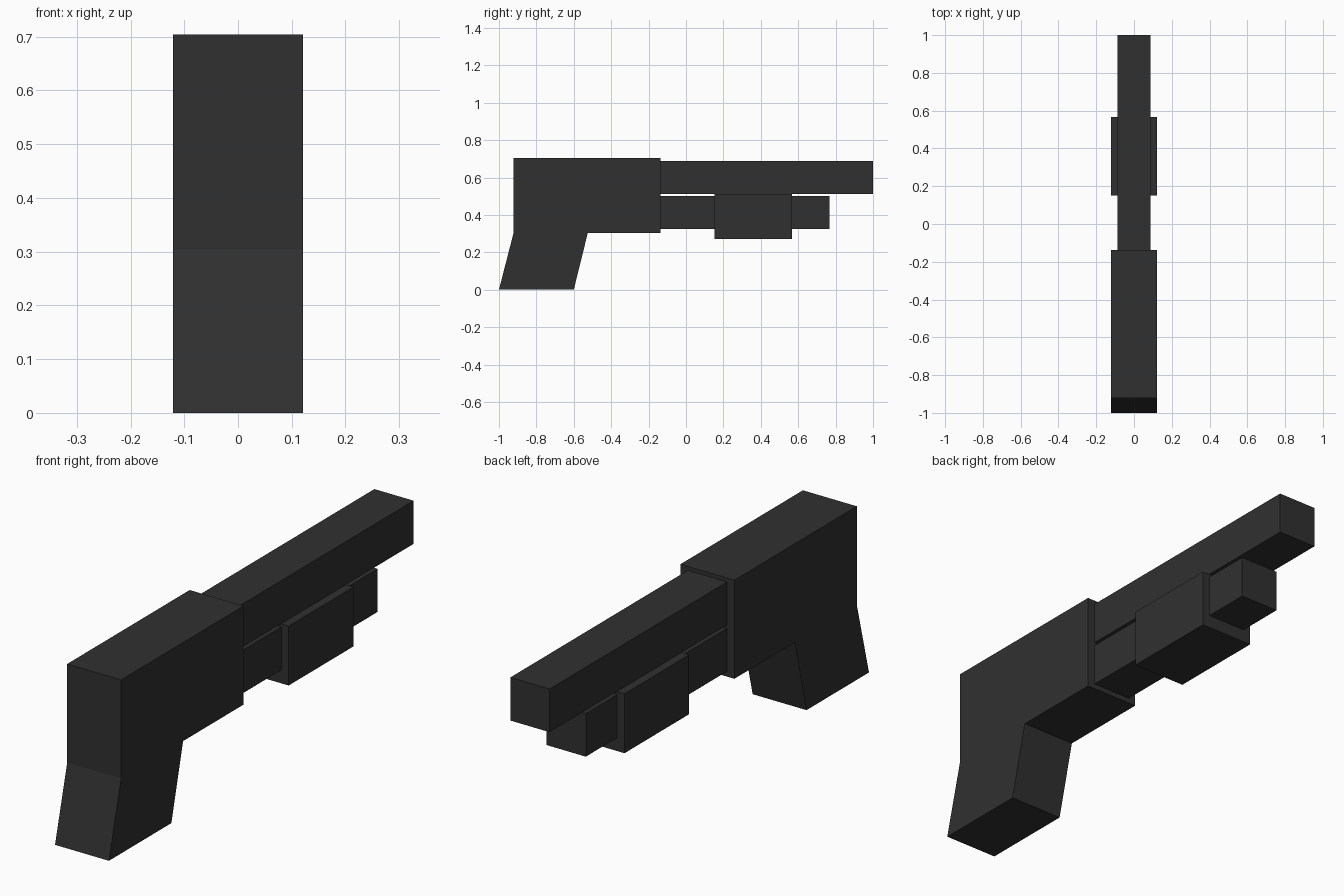
import bpy
import bmesh

if "Cube" in bpy.data.objects:
    bpy.data.objects.remove(bpy.data.objects["Cube"])

# One flat dark grey for every part
dark_grey = bpy.data.materials.new("dark_grey")
dark_grey.diffuse_color = (0.03, 0.03, 0.03, 1)
dark_grey.use_nodes = True
dark_grey.node_tree.nodes["Principled BSDF"].inputs["Base Color"].default_value = dark_grey.diffuse_color


def extrude_profile(name, profile, half_width):
    """Extrude a side profile of (y, z) points symmetrically across x."""
    bm = bmesh.new()
    face = bm.faces.new([bm.verts.new((-half_width, y, z)) for y, z in profile])
    ext = bmesh.ops.extrude_face_region(bm, geom=[face])
    verts = [v for v in ext["geom"] if isinstance(v, bmesh.types.BMVert)]
    bmesh.ops.translate(bm, verts=verts, vec=(2 * half_width, 0, 0))
    bmesh.ops.recalc_face_normals(bm, faces=bm.faces)
    mesh = bpy.data.meshes.new(name)
    bm.to_mesh(mesh)
    bm.free()
    mesh.materials.append(dark_grey)
    obj = bpy.data.objects.new(name, mesh)
    bpy.context.collection.objects.link(obj)
    return obj


def block(name, y0, y1, z0, z1, half_width):
    return extrude_profile(name, [(y0, z0), (y1, z0), (y1, z1), (y0, z1)], half_width)


# Receiver with slanted grip
extrude_profile("receiver_and_grip", [
    (-1.0, 0.0), (-0.6, 0.0), (-0.525, 0.304), (-0.137, 0.304),
    (-0.137, 0.704), (-0.922, 0.704), (-0.922, 0.304)], 0.121)

# Barrel, tube beneath it and sliding fore-end
block("barrel", -0.14, 1.0, 0.513, 0.688, 0.088)
block("magazine_tube", -0.14, 0.768, 0.325, 0.5, 0.088)
block("fore_end", 0.152, 0.567, 0.271, 0.512, 0.121)
